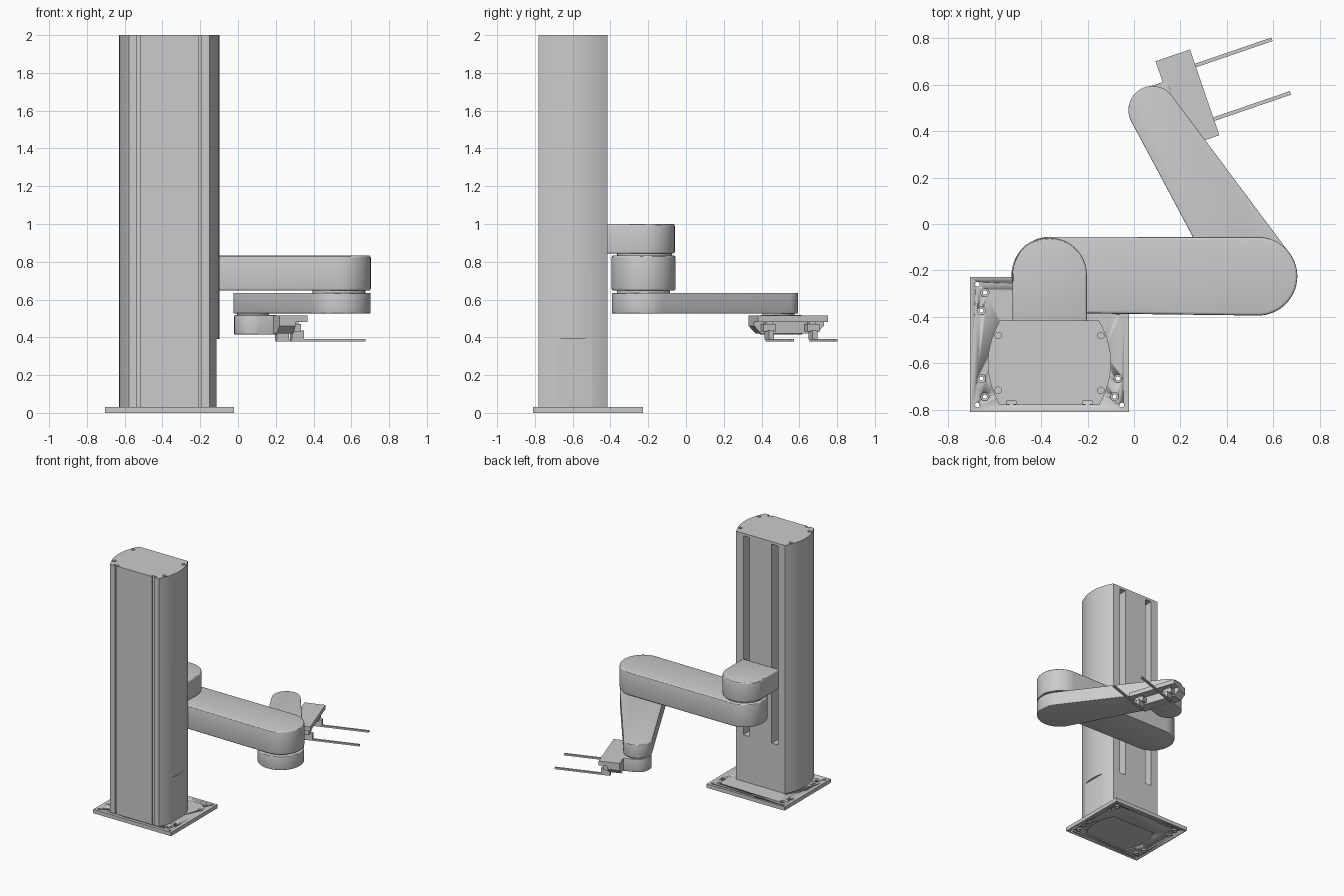
import bpy, bmesh, math
from mathutils import Matrix

if "Cube" in bpy.data.objects:
    bpy.data.objects.remove(bpy.data.objects["Cube"], do_unlink=True)

grey = bpy.data.materials.new("light grey metal")
grey.use_nodes = True
tone = (0.6, 0.6, 0.6, 1)
grey.diffuse_color = tone
grey.node_tree.nodes["Principled BSDF"].inputs["Base Color"].default_value = tone


def activate(ob):
    bpy.ops.object.select_all(action="DESELECT")
    ob.select_set(True)
    bpy.context.view_layer.objects.active = ob


def prism(name, pts, z0, z1, bevel=0, matrix=Matrix()):
    """Extrude a closed outline from z0 to z1, with optional rounded edges."""
    bm = bmesh.new()
    face = bm.faces.new([bm.verts.new((x, y, z0)) for x, y in pts])
    top = bmesh.ops.extrude_face_region(bm, geom=[face])["geom"]
    verts = [g for g in top if isinstance(g, bmesh.types.BMVert)]
    bmesh.ops.translate(bm, verts=verts, vec=(0, 0, z1 - z0))
    bmesh.ops.recalc_face_normals(bm, faces=bm.faces)
    bm.transform(matrix)
    mesh = bpy.data.meshes.new(name)
    bm.to_mesh(mesh)
    bm.free()
    mesh.materials.append(grey)
    ob = bpy.data.objects.new(name, mesh)
    bpy.context.collection.objects.link(ob)
    activate(ob)
    if bevel:
        mod = ob.modifiers.new("round", "BEVEL")
        mod.width, mod.segments, mod.limit_method = bevel, 3, "ANGLE"
        bpy.ops.object.modifier_apply(modifier=mod.name)
    bpy.ops.object.shade_smooth_by_angle(angle=math.radians(30))
    return ob


def cut(ob, cutter):
    mod = ob.modifiers.new("cut", "BOOLEAN")
    mod.operation, mod.solver, mod.object = "DIFFERENCE", "EXACT", cutter
    activate(ob)
    bpy.ops.object.modifier_apply(modifier=mod.name)
    bpy.data.objects.remove(cutter, do_unlink=True)


def rect(x0, x1, y0, y1):
    return [(x0, y0), (x1, y0), (x1, y1), (x0, y1)]


def arc(c, r, a0, a1, n=32):
    steps = [a0 + (a1 - a0) * i / n for i in range(n + 1)]
    return [(c[0] + r * math.cos(a), c[1] + r * math.sin(a)) for a in steps]


def circle(c, r, n=20):
    return arc(c, r, 0, math.tau, n)[:-1]


def link(c1, r1, c2, r2):
    """Outline around two circles joined by their tangents."""
    dx, dy = c2[0] - c1[0], c2[1] - c1[1]
    a, b = math.atan2(dy, dx), math.acos((r1 - r2) / math.hypot(dx, dy))
    return arc(c2, r2, a - b, a + b) + arc(c1, r1, a + b, a + math.tau - b)


CX, CY = -0.364, -0.598           # column centre
PX, PY = -0.363, -0.519           # base plate centre
SHOULDER, ELBOW, WRIST = (-0.363, -0.219), (0.534, -0.225), (0.08, 0.49)
SIDES = (-1, 1)


def column_outline(scale=1):
    half_w, half_d, bulge, n = 0.214, 0.182, 0.051, 14
    side = []
    for i in range(n + 1):
        t = 2 * i / n - 1
        side.append((half_w + bulge * (1 - t * t), t * half_d))
    pts = side + [(-x, -y) for x, y in side]
    return [(CX + x * scale, CY + y * scale) for x, y in pts]


# Base plate with hollow underside and countersunk mounting holes
plate = prism("base_plate", rect(-0.705, -0.021, -0.81, -0.228), 0, 0.03)
cut(plate, prism("pocket", rect(-0.67, -0.056, -0.775, -0.263), -0.01, 0.012))
cut(plate, prism("opening", column_outline(0.9), -0.01, 0.05))
for sx in SIDES:
    for sy in SIDES:
        for dx, dy in ((0.279, 0.224), (0.294, 0.146)):
            p = (PX + sx * dx, PY + sy * dy)
            cut(plate, prism("sink", circle(p, 0.018), 0.022, 0.05))
            cut(plate, prism("hole", circle(p, 0.009), -0.01, 0.05))
            boss = prism("mounting_boss", circle(p, 0.02), 0, 0.014)
            cut(boss, prism("hole", circle(p, 0.009), -0.01, 0.05))
        p = (PX + sx * 0.311, PY + sy * 0.26)
        cut(plate, prism("pin", circle(p, 0.01), -0.01, 0.05))

# Column with front T slots, deep rear guide slots and cap screw holes
column = prism("column", column_outline(), 0.02, 2.0)
front = CY - 0.182
for s in SIDES:
    x = CX + s * 0.164
    half = [(0.008, -0.02), (0.008, 0.006), (0.021, 0.006), (0.021, 0.018)]
    slot = half + [(-a, b) for a, b in reversed(half)]
    cut(column, prism("t_slot", [(x + a, front + b) for a, b in slot], 0.03, 2.1))
    x = CX + s * 0.125
    cut(column, prism("guide_slot", rect(x - 0.027, x + 0.027, -0.72, -0.3), 0.4, 1.98))
    for t in SIDES:
        p = (CX + s * 0.221, CY + t * 0.118)
        cut(column, prism("screw", circle(p, 0.014), 1.985, 2.1))
# Flat service panel low on the side
cut(column, prism("panel", rect(-0.114, 0, -0.8, -0.4), 0.03, 0.39))
activate(column)
bpy.ops.object.shade_smooth_by_angle(angle=math.radians(30))

# Shoulder carriage
outline = arc(SHOULDER, 0.16, 0, math.pi) + [(-0.523, -0.425), (-0.203, -0.425)]
prism("shoulder_block", outline, 0.843, 1.0, 0.01)
prism("shoulder_neck", circle(SHOULDER, 0.145, 48), 0.82, 0.86)

# Upper arm and forearm
prism("upper_arm", link(SHOULDER, 0.164, ELBOW, 0.169), 0.647, 0.834, 0.012)
prism("elbow_neck", circle(ELBOW, 0.14, 48), 0.62, 0.66)
prism("forearm", link(ELBOW, 0.168, WRIST, 0.104), 0.526, 0.636, 0.006)
prism("wrist_neck", circle(WRIST, 0.085, 40), 0.5, 0.54)

# Gripper, built in its own turned frame
turn = Matrix.Translation((*WRIST, 0)) @ Matrix.Rotation(math.radians(18.9), 4, "Z")
along = turn @ Matrix(((0, 0, 1, 0), (1, 0, 0, 0), (0, 1, 0, 0), (0, 0, 0, 1)))
outline = arc((0, 0), 0.1, math.pi / 2, 1.5 * math.pi) + [(0.1, -0.1), (0.1, 0.1)]
prism("wrist", outline, 0.415, 0.517, 0.004, turn)
half = [(0.155, 0.42), (0.195, 0.46), (0.195, 0.516)]
body = half + [(-a, b) for a, b in reversed(half)]
prism("gripper_body", body, 0.08, 0.17, 0, along)
prism("gripper_lip", rect(0.16, 0.237, -0.195, 0.195), 0.482, 0.516, 0, turn)
for s in SIDES:
    v = s * 0.122
    prism("finger_slide", rect(0.165, 0.215, v - 0.035, v + 0.035), 0.43, 0.47, 0, turn)
    prism("finger_rail", rect(0.165, 0.205, v - 0.018, v + 0.018), 0.465, 0.485, 0, turn)
    prism("finger_stem", rect(0.17, 0.237, v - 0.014, v + 0.014), 0.388, 0.435, 0, turn)
    prism("finger", rect(0.17, 0.585, v - 0.008, v + 0.008), 0.377, 0.39, 0, turn)
